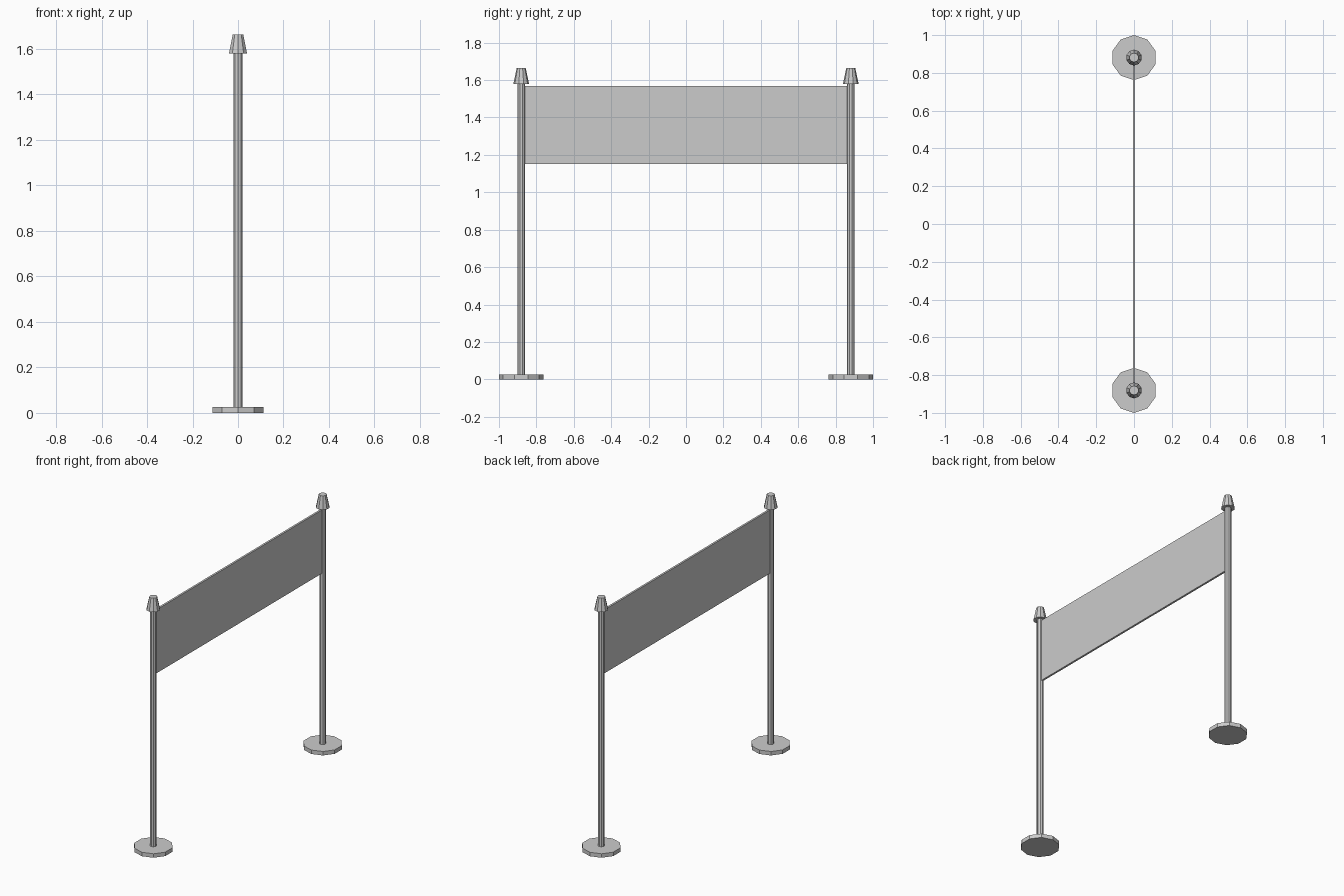
import bpy

if "Cube" in bpy.data.objects:
    bpy.data.objects.remove(bpy.data.objects["Cube"])

SIDES = 10
POST_Y = 0.881


def tapered(name, y, z0, z1, r0, r1):
    """Flat-faced ten-sided solid standing between heights z0 and z1."""
    bpy.ops.mesh.primitive_cone_add(vertices=SIDES, radius1=r0, radius2=r1,
                                    depth=z1 - z0, location=(0, y, (z0 + z1) / 2))
    bpy.context.object.name = name


# Two posts, each with a round foot, a pole and a tapered cap
for side, y in (("near", -POST_Y), ("far", POST_Y)):
    tapered(f"{side}_base", y, 0.0, 0.026, 0.119, 0.119)
    tapered(f"{side}_pole", y, 0.02, 1.59, 0.021, 0.021)
    tapered(f"{side}_cap", y, 1.58, 1.664, 0.042, 0.024)

# Thin banner panel stretched between the poles
bpy.ops.mesh.primitive_cube_add(size=1, location=(0, 0, 1.36))
banner = bpy.context.object
banner.name = "banner_panel"
banner.scale = (0.013, 2 * (POST_Y - 0.012), 0.418)
bpy.ops.object.transform_apply(location=False, rotation=False, scale=True)
